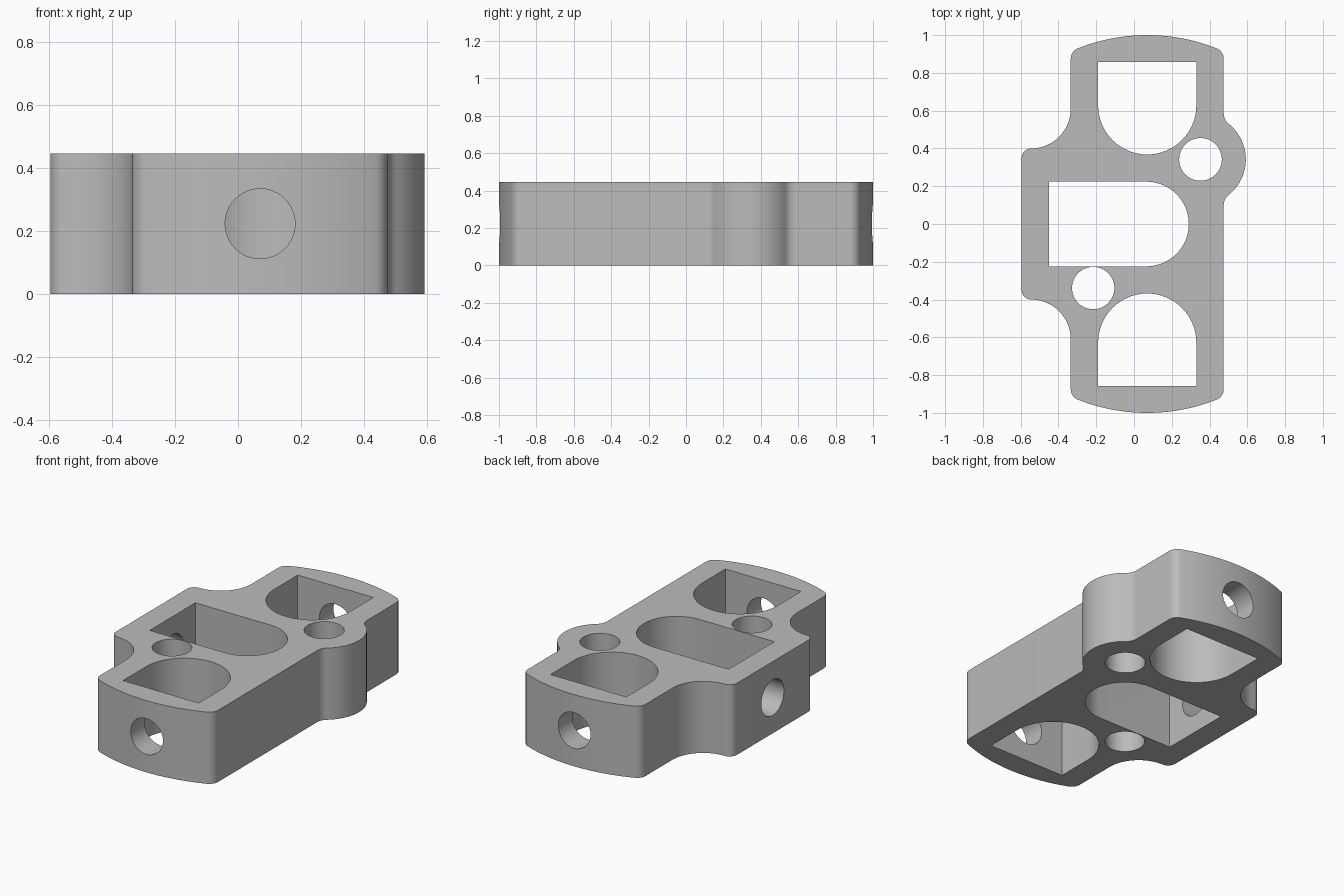
import bpy, bmesh
from math import sin, cos, pi, radians, atan2, sqrt
from mathutils import Matrix

cube = bpy.data.objects.get("Cube")
if cube:
    bpy.data.objects.remove(cube, do_unlink=True)

HEIGHT = 0.445
MID = 0.07          # x of the long axis
LEFT, RIGHT, FLANK = -0.335, 0.475, -0.595

grey = bpy.data.materials.new("plain grey")
grey.use_nodes = True
grey.diffuse_color = (0.5, 0.5, 0.5, 1)
grey.node_tree.nodes["Principled BSDF"].inputs["Base Color"].default_value = (0.5, 0.5, 0.5, 1)


def arc(cx, cy, r, start, end, steps=16):
    """Points on an arc, angles in degrees."""
    angles = [radians(start + (end - start) * i / steps) for i in range(steps + 1)]
    return [(cx + r * cos(a), cy + r * sin(a)) for a in angles]


def mirror_y(points):
    return [(x, -y) for x, y in reversed(points)]


def prism(name, points, z0, z1):
    """Extrude a closed outline upward."""
    bm = bmesh.new()
    face = bm.faces.new([bm.verts.new((x, y, z0)) for x, y in points])
    top = bmesh.ops.extrude_face_region(bm, geom=[face])["geom"]
    bmesh.ops.translate(bm, vec=(0, 0, z1 - z0),
                        verts=[v for v in top if isinstance(v, bmesh.types.BMVert)])
    bmesh.ops.recalc_face_normals(bm, faces=bm.faces)
    mesh = bpy.data.meshes.new(name)
    bm.to_mesh(mesh)
    bm.free()
    mesh.materials.append(grey)
    obj = bpy.data.objects.new(name, mesh)
    bpy.context.collection.objects.link(obj)
    return obj


# Curved end with rounded corners, right to left
corner = 0.06
tilt = atan2(sqrt((1 - corner) ** 2 - (RIGHT - corner - MID) ** 2), RIGHT - corner - MID)
edge = tilt * 180 / pi
corner_y = (1 - corner) * sin(tilt)
back_end = (arc(RIGHT - corner, corner_y, corner, 0, edge, 8)
            + arc(MID, 0, 1, edge, 180 - edge, 32)[1:]
            + arc(LEFT + corner, corner_y, corner, 180 - edge, 180, 8)[1:])

# Concave shoulder and rounded flank corner
shoulder = arc(LEFT - 0.21, 0.61, 0.21, 0, -90) + arc(FLANK + 0.05, 0.35, 0.05, 90, 180, 8)[1:]
left_half = back_end + shoulder

# Round boss on the right side, blended into the wall
boss_x, boss_y, boss_r, blend = 0.352, 0.342, 0.24, 0.07
dx = RIGHT + blend - boss_x
dy = sqrt((boss_r + blend) ** 2 - dx ** 2)
turn = atan2(dy, dx) * 180 / pi
boss = (arc(RIGHT + blend, boss_y - dy, blend, 180, 180 - turn, 8)
        + arc(boss_x, boss_y, boss_r, -turn, turn, 24)[1:]
        + arc(RIGHT + blend, boss_y + dy, blend, 180 + turn, 180, 8)[1:])

body = prism("body", left_half + mirror_y(left_half) + boss, 0, HEIGHT)

# Arched pockets, round pin holes and side bores
arch = arc(MID, 0.628, 0.26, 180, 360, 32) + [(MID + 0.26, 0.857), (MID - 0.26, 0.857)]
slot = arc(0.066, 0, 0.224, -90, 90, 32) + [(-0.45, 0.224), (-0.45, -0.224)]
outlines = {
    "back_pocket": arch,
    "front_pocket": mirror_y(arch),
    "middle_pocket": slot,
    "right_pin_hole": arc(boss_x, boss_y, 0.113, 0, 360, 48)[:-1],
    "left_pin_hole": arc(-0.216, -0.339, 0.112, 0, 360, 48)[:-1],
}
cutters = [prism(n, p, -0.1, HEIGHT + 0.1) for n, p in outlines.items()]

bore = arc(0, 0, 0.111, 0, 360, 48)[:-1]
for name, axis, angle, spot in (("front_bore", "X", 90, (MID, -0.7, HEIGHT / 2)),
                                ("back_bore", "X", -90, (MID, 0.7, HEIGHT / 2)),
                                ("side_bore", "Y", -90, (-0.3, 0, HEIGHT / 2))):
    cutter = prism(name, bore, 0, 0.5)
    cutter.data.transform(Matrix.Translation(spot) @ Matrix.Rotation(radians(angle), 4, axis))
    cutters.append(cutter)

bpy.ops.object.select_all(action="DESELECT")
bpy.context.view_layer.objects.active = body
body.select_set(True)
for cutter in cutters:
    cutter.hide_render = True
    cut = body.modifiers.new(cutter.name, "BOOLEAN")
    cut.operation = "DIFFERENCE"
    cut.solver = "EXACT"
    cut.object = cutter
    bpy.ops.object.modifier_apply(modifier=cut.name)
    bpy.data.objects.remove(cutter, do_unlink=True)

bpy.ops.object.shade_smooth_by_angle(angle=radians(30))
